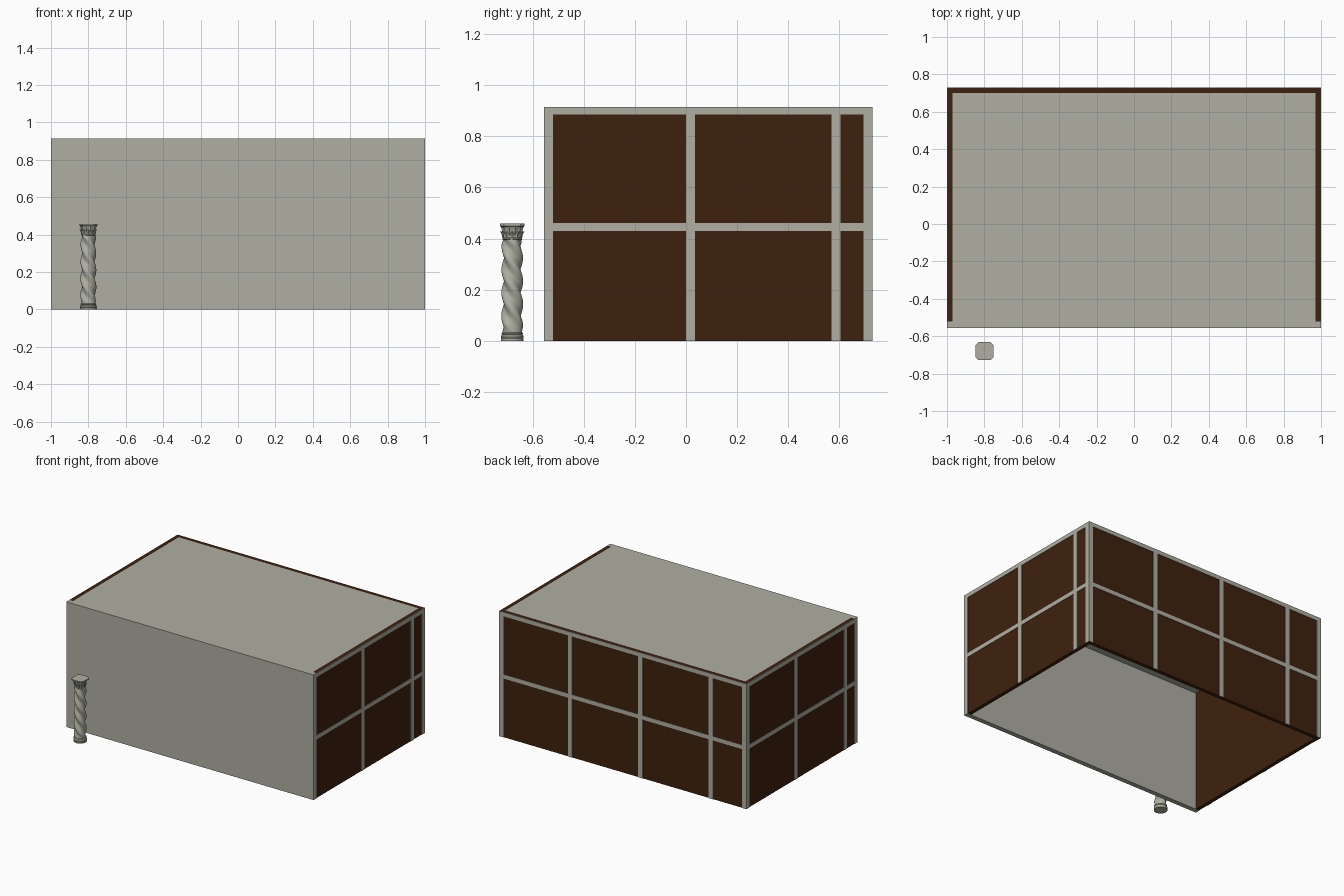
import bpy, bmesh, math

if "Cube" in bpy.data.objects:
    bpy.data.objects.remove(bpy.data.objects["Cube"])

def material(name, rgb):
    m = bpy.data.materials.new(name)
    m.diffuse_color = (*rgb, 1)
    m.use_nodes = True
    m.node_tree.nodes["Principled BSDF"].inputs["Base Color"].default_value = m.diffuse_color
    return m

STONE = material("pale stone", (0.43, 0.43, 0.365))
WOOD = material("dark brown wood", (0.048, 0.0155, 0.004))

def finish(name, bm, mat, smooth=False):
    bmesh.ops.recalc_face_normals(bm, faces=bm.faces[:])
    me = bpy.data.meshes.new(name)
    bm.to_mesh(me)
    bm.free()
    me.materials.append(mat)
    ob = bpy.data.objects.new(name, me)
    bpy.context.collection.objects.link(ob)
    if smooth:
        bpy.ops.object.select_all(action='DESELECT')
        ob.select_set(True)
        bpy.context.view_layer.objects.active = ob
        bpy.ops.object.shade_smooth_by_angle(angle=math.radians(40))
    return ob

def add_box(bm, x0, x1, y0, y1, z0, z1):
    vs = bmesh.ops.create_cube(bm, size=1)["verts"]
    for v in vs:
        v.co.x = x1 if v.co.x > 0 else x0
        v.co.y = y1 if v.co.y > 0 else y0
        v.co.z = z1 if v.co.z > 0 else z0

def box(name, mat, *lim):
    bm = bmesh.new()
    add_box(bm, *lim)
    finish(name, bm, mat)

def loft(bm, rings):
    # skin a stack of rings and cap both ends
    rows = [[bm.verts.new(p) for p in r] for r in rings]
    n = len(rows[0])
    for a, b in zip(rows, rows[1:]):
        for i in range(n):
            j = (i + 1) % n
            bm.faces.new((a[i], a[j], b[j], b[i]))
    bm.faces.new(rows[0][::-1])
    bm.faces.new(rows[-1])

# room shell, open underneath
H, F, B, T, P = 0.915, -0.555, 0.73, 0.03, 0.003
box("front_wall", STONE, -1, 1, F, F + 0.035, 0, H)
box("ceiling", STONE, -1 + T, 1 - T, F + 0.035, B - T, H - 0.03, H)
box("right_wall", WOOD, 1 - T, 1 - P, F + 0.035, B - P, 0, H)
box("left_wall", WOOD, -1 + P, -1 + T, F + 0.035, B - P, 0, H)
box("back_wall", WOOD, -1 + T, 1 - T, B - T, B - P, 0, H)

# thin lattice plates on the three panelled walls, spaced from each wall's first corner
def lattice(name, length, place):
    bm = bmesh.new()
    W, step = 0.035, 0.57
    starts = [0, 0.555]
    while starts[-1] + step < length - W:
        starts.append(starts[-1] + step)
    starts.append(length - W)
    for s in starts:
        add_box(bm, *place(s, s + W), 0, H)
    for a, b in zip(starts, starts[1:]):
        for z in (0.43, H - 0.03):
            add_box(bm, *place(a + W, b), z, z + 0.03)
    finish(name, bm, STONE)

lattice("right_lattice", B - F, lambda a, b: (1 - P, 1, F + a, F + b))
lattice("left_lattice", B - F, lambda a, b: (-1, -1 + P, B - b, B - a))
lattice("back_lattice", 2, lambda a, b: (1 - b, 1 - a, B - P, B))

# twisted column
CX, CY, N = -0.80, -0.68, 48

def ring(z, radius):
    out = []
    for i in range(N):
        t = 2 * math.pi * i / N
        r = radius(t)
        out.append((CX + r * math.cos(t), CY + r * math.sin(t), z))
    return out

def turned(name, profile):
    bm = bmesh.new()
    loft(bm, [ring(z, lambda t, r=r: r) for r, z in profile])
    finish(name, bm, STONE, True)

turned("column_base", [(0.045, 0), (0.045, 0.009), (0.042, 0.010), (0.045, 0.014),
                       (0.045, 0.019), (0.041, 0.022), (0.040, 0.025),
                       (0.043, 0.027), (0.043, 0.030), (0.038, 0.033)])

bm = bmesh.new()
LEVELS, Z0, Z1 = 72, 0.03, 0.41
rings = []
for k in range(LEVELS + 1):
    u = k / LEVELS
    amp = 0.0055 * min(1, u * 12, (1 - u) * 12)
    turn = 2 * math.pi * 1.4 * u
    rings.append(ring(Z0 + (Z1 - Z0) * u,
                      lambda t: 0.038 - 0.002 * u + amp * math.cos(3 * (t + turn))))
loft(bm, rings)
finish("column_shaft", bm, STONE, True)

turned("capital_bell", [(0.035, 0.395), (0.039, 0.398), (0.039, 0.402), (0.035, 0.405),
                        (0.035, 0.425), (0.039, 0.440), (0.045, 0.449)])

# two rows of pointed leaves curling outward
bm = bmesh.new()
for row, (z, h, base, n) in enumerate([(0.402, 0.026, 0.036, 12), (0.412, 0.036, 0.0365, 12)]):
    for i in range(n):
        c = 2 * math.pi * (i + 0.5 * row) / n
        section = []
        for u, out, half in [(0, 0, 0.15), (0.45, 0.001, 0.21), (0.8, 0.005, 0.16), (1, 0.009, 0.04)]:
            pts = []
            for da, dr in [(-half, 0), (0, 0.003), (half, 0), (0, -0.003)]:
                r = base + out + dr
                pts.append((CX + r * math.cos(c + da), CY + r * math.sin(c + da), z + h * u))
            section.append(pts)
        loft(bm, section)
finish("capital_leaves", bm, STONE, True)

# square top slab with cut corners
bm = bmesh.new()
def slab(z, h, cut):
    q = h - cut
    return [(CX + x, CY + y, z) for x, y in
            [(h, -q), (h, q), (q, h), (-q, h), (-h, q), (-h, -q), (-q, -h), (q, -h)]]
loft(bm, [slab(0.446, 0.044, 0.016), slab(0.450, 0.048, 0.016), slab(0.458, 0.048, 0.016)])
finish("capital_slab", bm, STONE)
